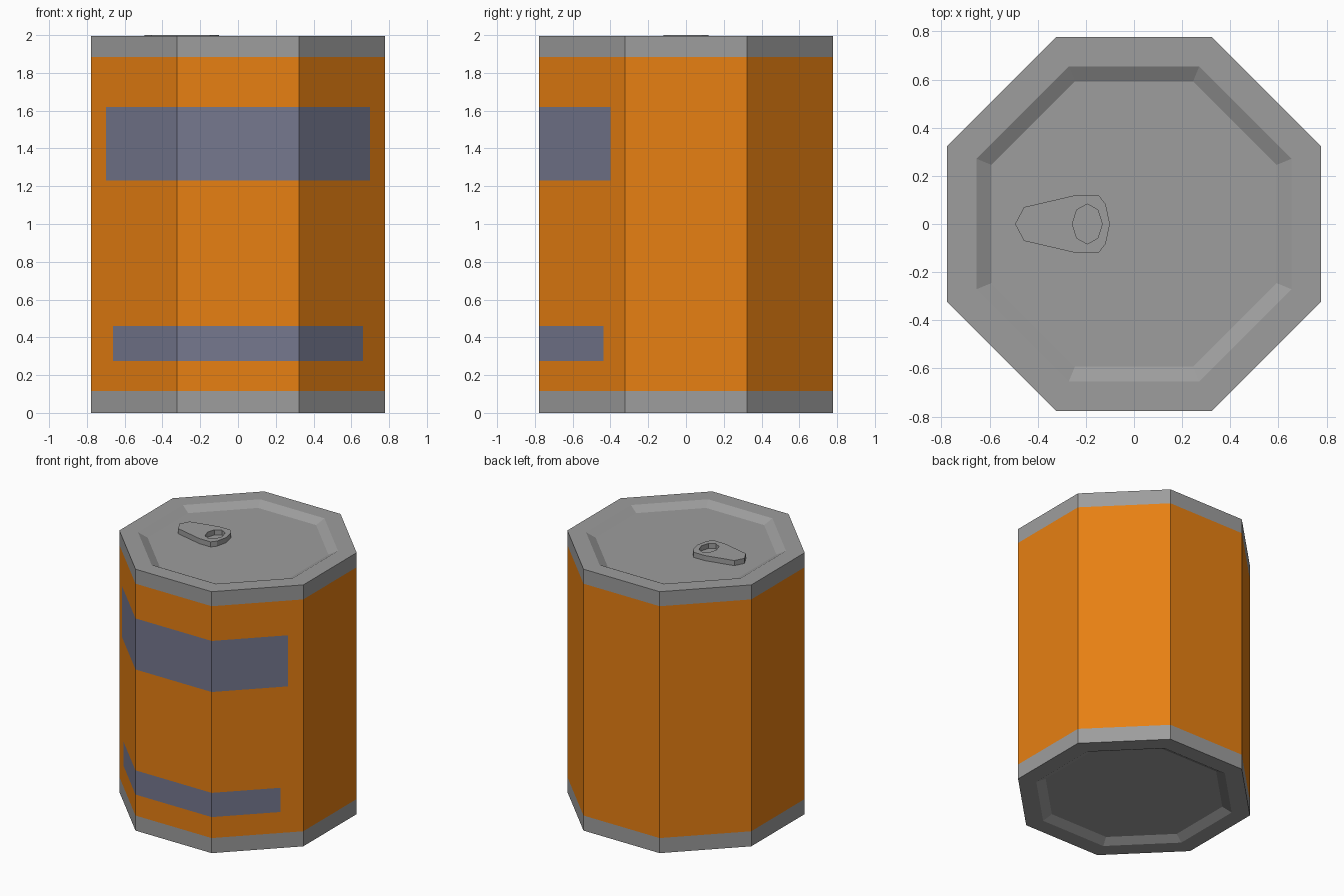
import bpy, bmesh, math

if "Cube" in bpy.data.objects:
    bpy.data.objects.remove(bpy.data.objects["Cube"])


def material(name, rgb):
    m = bpy.data.materials.new(name)
    m.diffuse_color = (*rgb, 1)
    m.use_nodes = True
    m.node_tree.nodes["Principled BSDF"].inputs["Base Color"].default_value = m.diffuse_color
    return m


metal = material("grey metal", (0.337, 0.337, 0.337))
orange = material("orange paint", (0.80, 0.215, 0.006))
label = material("slate blue label", (0.181, 0.188, 0.275))

# Label bands on the front: (half width, bottom, top)
BANDS = [(0.70, 1.23, 1.62), (0.663, 0.275, 0.46)]
RIM_LOW, RIM_HIGH, TOP = 0.115, 1.885, 1.996

# Octagonal can: rings from the recessed base up to the recessed lid
profile = [(0.592, 0.035), (0.655, 0), (0.777, 0), (0.777, TOP),
           (0.655, TOP), (0.592, TOP - 0.035)]
bm = bmesh.new()
rings = []
for apothem, z in profile:
    r = apothem / math.cos(math.pi / 8)
    rings.append([bm.verts.new((r * math.cos((i + 0.5) * math.pi / 4),
                                r * math.sin((i + 0.5) * math.pi / 4), z))
                  for i in range(8)])
for a, b in zip(rings, rings[1:]):
    for i in range(8):
        j = (i + 1) % 8
        bm.faces.new((a[i], a[j], b[j], b[i]))
bm.faces.new(rings[0][::-1])
bm.faces.new(rings[-1])
bm.normal_update()


def cut(co, normal, keep):
    """Slice the side faces that pass the keep test."""
    faces = [f for f in bm.faces if abs(f.normal.z) < 0.1
             and keep(f.calc_center_median())]
    geom = set(faces)
    for f in faces:
        geom.update(f.edges)
        geom.update(f.verts)
    bmesh.ops.bisect_plane(bm, geom=list(geom), plane_co=co, plane_no=normal)
    bm.normal_update()


# Rim lines all round, then the label outlines on the front only
for z in (RIM_LOW, RIM_HIGH):
    cut((0, 0, z), (0, 0, 1), lambda c: True)
for w, low, high in BANDS:
    for z in (low, high):
        cut((0, 0, z), (0, 0, 1), lambda c: c.y < -0.3)
    for x in (-w, w):
        cut((x, 0, 0), (1, 0, 0), lambda c: c.y < -0.3 and low < c.z < high)

# Colour by height and width
for f in bm.faces:
    c = f.calc_center_median()
    if abs(f.normal.z) < 0.1 and RIM_LOW < c.z < RIM_HIGH:
        f.material_index = 1
        for w, low, high in BANDS:
            if c.y < -0.3 and low < c.z < high and abs(c.x) < w:
                f.material_index = 2

mesh = bpy.data.meshes.new("can_body")
bm.to_mesh(mesh)
bm.free()
for m in (metal, orange, label):
    mesh.materials.append(m)
bpy.context.collection.objects.link(bpy.data.objects.new("can_body", mesh))

# Pull tab: flat outline with an eight-sided finger hole
half = [(-0.457, 0.07), (-0.242, 0.12), (-0.147, 0.12), (-0.118, 0.083)]
outline = ([(-0.494, 0)] + half + [(-0.10, 0)]
           + [(x, -y) for x, y in reversed(half)])
hole = [(-0.194 + 0.062 * math.cos(i * math.pi / 4),
         0.083 * math.sin(i * math.pi / 4)) for i in range(8)]
curve = bpy.data.curves.new("pull_tab", 'CURVE')
curve.dimensions = '2D'
curve.fill_mode = 'BOTH'
curve.extrude = 0.02
for pts in (outline, hole):
    s = curve.splines.new('POLY')
    s.points.add(len(pts) - 1)
    for p, (x, y) in zip(s.points, pts):
        p.co = (x, y, 0, 1)
    s.use_cyclic_u = True
curve.materials.append(metal)
tab = bpy.data.objects.new("pull_tab", curve)
tab.location.z = 1.98
bpy.context.collection.objects.link(tab)
bpy.context.view_layer.objects.active = tab
tab.select_set(True)
bpy.ops.object.convert(target='MESH')
tab = bpy.context.object
for p in tab.data.polygons:
    p.use_smooth = False
